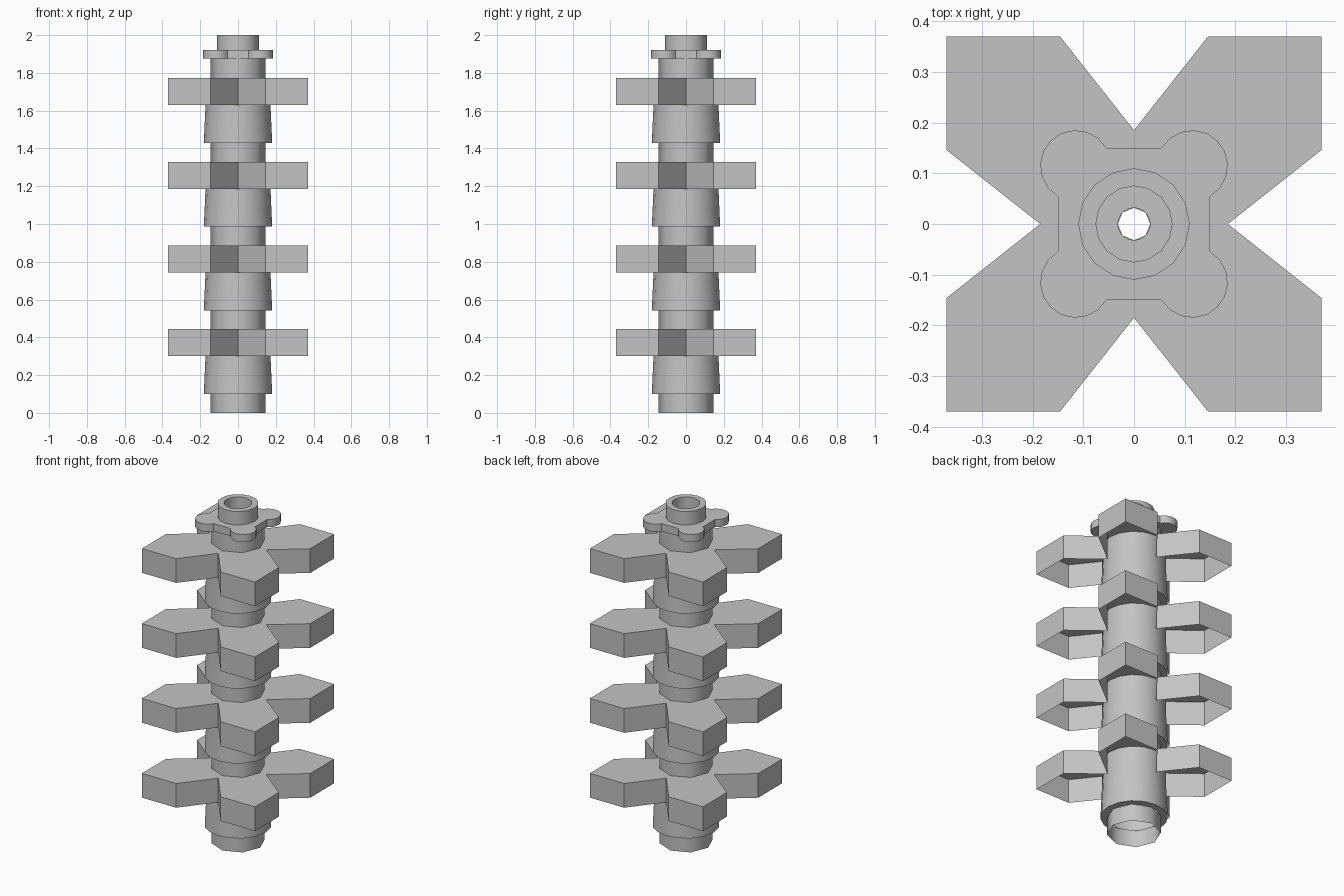
import bpy
import bmesh
from math import sin, cos, pi, radians

cube = bpy.data.objects.get("Cube")
if cube:
    bpy.data.objects.remove(cube, do_unlink=True)

grey = bpy.data.materials.new("light_grey")
grey.use_nodes = True
grey.diffuse_color = (0.55, 0.55, 0.55, 1)
grey.node_tree.nodes["Principled BSDF"].inputs["Base Color"].default_value = (0.55, 0.55, 0.55, 1)

TIERS = 4
STEP = 0.443       # height of one trunk tier
LEAF_Z = 0.3       # underside of the leaves within a tier
HOLE = 0.032       # radius of the bore down the middle


def finish(name, bm, z=0, smooth=0, normals=True):
    if normals:
        bmesh.ops.recalc_face_normals(bm, faces=bm.faces)
    mesh = bpy.data.meshes.new(name)
    bm.to_mesh(mesh)
    bm.free()
    mesh.materials.append(grey)
    obj = bpy.data.objects.new(name, mesh)
    obj.location.z = z
    bpy.context.collection.objects.link(obj)
    if smooth:
        bpy.ops.object.select_all(action='DESELECT')
        obj.select_set(True)
        bpy.context.view_layer.objects.active = obj
        bpy.ops.object.shade_smooth_by_angle(angle=radians(smooth))
    return obj


def lathe(name, profile, sides, z=0, closed=False):
    """Revolve (radius, height) points listed upwards along the outside."""
    bm = bmesh.new()
    rings = [[bm.verts.new((r * cos(2 * pi * i / sides), r * sin(2 * pi * i / sides), h))
              for i in range(sides)] for r, h in profile]
    pairs = list(zip(rings, rings[1:]))
    if closed:
        pairs.append((rings[-1], rings[0]))
    for a, b in pairs:
        for i in range(sides):
            j = (i + 1) % sides
            bm.faces.new((a[i], a[j], b[j], b[i]))
    return finish(name, bm, z, smooth=50, normals=closed)


def circle(r, sides):
    return [(r * cos(2 * pi * i / sides), r * sin(2 * pi * i / sides)) for i in range(sides)]


def four_fold(points):
    """Repeat a quarter outline around the centre."""
    out = []
    for k in range(4):
        c, s = round(cos(k * pi / 2)), round(sin(k * pi / 2))
        out += [(c * x - s * y, s * x + c * y) for x, y in points]
    return out


def pierced_plate(name, outline, hole, bottom, top, z=0, floor=False, smooth=0):
    """Plate with a centre hole; without a floor it is an open shell."""
    bm = bmesh.new()

    def cap(height, up):
        loops, edges = [], []
        for pts in (outline, hole):
            vs = [bm.verts.new((x, y, height)) for x, y in pts]
            edges += [bm.edges.new((vs[i - 1], vs[i])) for i in range(len(vs))]
            loops.append(vs)
        made = bmesh.ops.triangle_fill(bm, edges=edges, use_beauty=True)
        for f in made["geom"]:
            if isinstance(f, bmesh.types.BMFace):
                f.normal_update()
                if (f.normal.z > 0) != up:
                    f.normal_flip()
        return loops[0]

    upper = cap(top, True)
    lower = cap(bottom, False) if floor else [bm.verts.new((x, y, bottom)) for x, y in outline]
    for i in range(len(upper)):
        bm.faces.new((lower[i - 1], lower[i], upper[i], upper[i - 1]))
    return finish(name, bm, z, smooth, normals=False)


# Trunk tiers: narrow neck, flared sleeve, and four hollow pointed leaves
leaf = four_fold([(0.185, 0), (0.37, 0.146), (0.37, 0.37), (0.146, 0.37)])
for t in range(TIERS):
    z = t * STEP
    lathe(f"trunk_neck_{t + 1}", [(0.145, 0), (0.145, 0.1)], 8, z)
    lathe(f"trunk_sleeve_{t + 1}", [(0.14, 0.1), (0.181, 0.1), (0.172, LEAF_Z), (0.17, STEP)], 16, z)
    pierced_plate(f"leaf_whorl_{t + 1}", leaf, circle(HOLE, 8), LEAF_Z, STEP, z)

# Top neck under the four-lobed collar
crown = TIERS * STEP
lathe("top_neck", [(0.145, 0), (0.145, 0.13)], 8, crown)

# Collar with round lobes on the diagonals
lobe = [(0.115 + 0.07 * cos(radians(a)), 0.115 + 0.07 * sin(radians(a)))
        for a in range(-60, 151, 21)]
pierced_plate("collar", four_fold(lobe), circle(0.09, 16), 1.875, 1.92, floor=True, smooth=35)

# Hollow stud with a bored floor
lathe("top_stud", [(0.11, 1.88), (0.11, 2.0), (0.075, 2.0), (0.075, 1.93),
                   (HOLE, 1.93), (HOLE, 1.88)], 16, closed=True)
